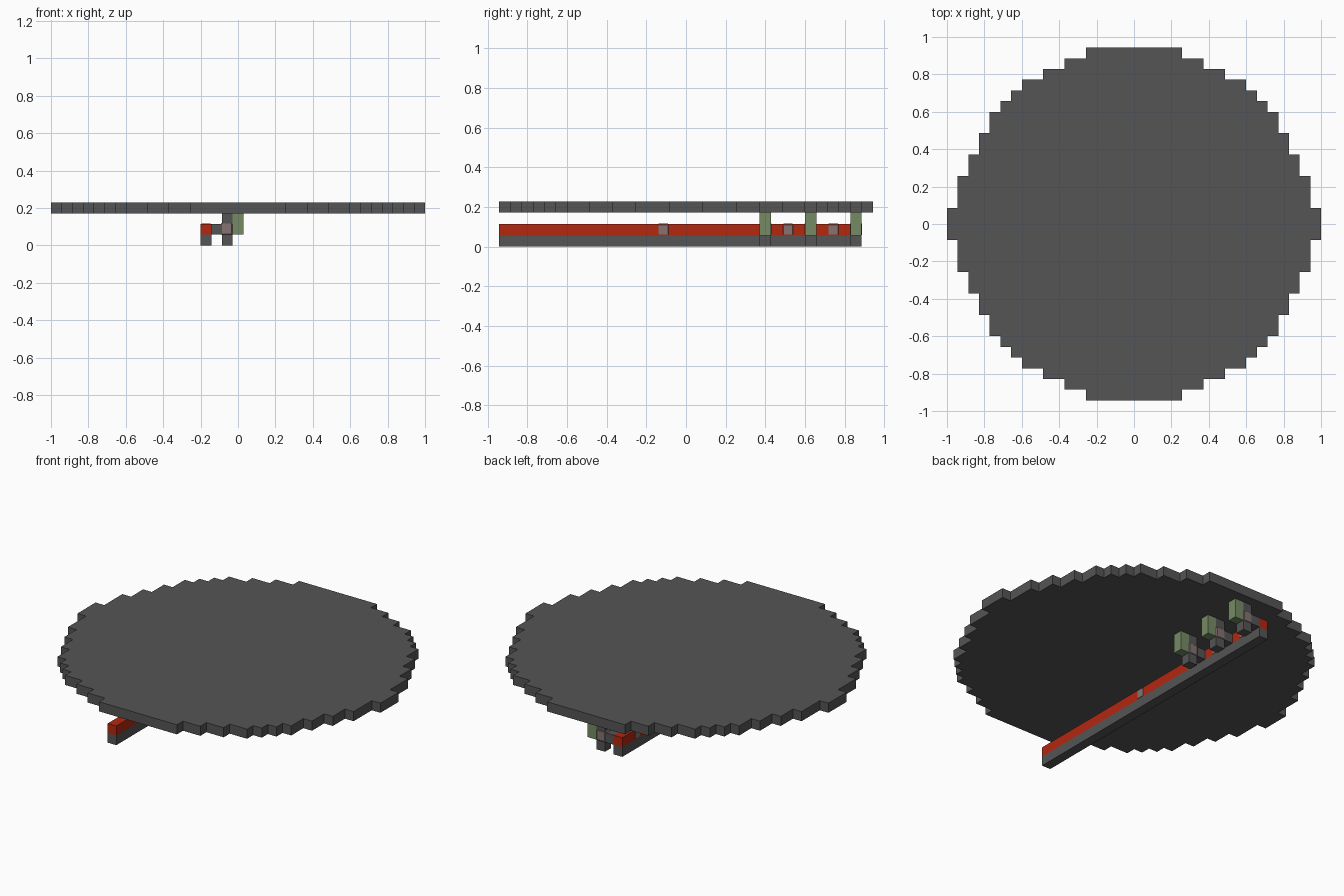
import bpy
import bmesh

U = 2 / 35  # edge length of one block

cube = bpy.data.objects.get("Cube")
if cube:
    bpy.data.objects.remove(cube, do_unlink=True)


def material(name, rgb):
    m = bpy.data.materials.new(name)
    m.use_nodes = True
    m.diffuse_color = (*rgb, 1)
    m.node_tree.nodes["Principled BSDF"].inputs["Base Color"].default_value = (*rgb, 1)
    return m


GRAY = material("stone gray", (0.09, 0.09, 0.09))
RED = material("signal red", (0.45, 0.02, 0.005))
GREEN = material("moss green", (0.18, 0.26, 0.13))
MAUVE = material("dusty mauve", (0.23, 0.175, 0.17))


def add_object(name, bm, mat):
    bmesh.ops.recalc_face_normals(bm, faces=bm.faces)
    mesh = bpy.data.meshes.new(name)
    bm.to_mesh(mesh)
    bm.free()
    mesh.materials.append(mat)
    obj = bpy.data.objects.new(name, mesh)
    bpy.context.collection.objects.link(obj)
    return obj


def block(name, centre, size, mat, chamfer=0):
    """Box with centre and size given in block units."""
    bm = bmesh.new()
    bmesh.ops.create_cube(bm, size=1)
    for v in bm.verts:
        v.co = [(c + p * s) * U for c, p, s in zip(centre, v.co, size)]
    if chamfer:
        bmesh.ops.bevel(bm, geom=bm.edges[:], offset=chamfer * U,
                        segments=1, affect='EDGES')
    return add_object(name, bm, mat)


# Stepped round plate: half width and upper y limit of each step
steps = [(17.5, 1.5), (16.5, 4.5), (15.5, 6.5), (14.5, 8.5), (13.5, 10.5),
         (12.5, 11.5), (11.5, 12.5), (10.5, 13.5), (8.5, 14.5),
         (6.5, 15.5), (4.5, 16.5)]
quarter = []
low = None
for half, high in steps:
    if low is not None:
        quarter.append((half, low))
    quarter.append((half, high))
    low = high
right_half = [(x, -y) for x, y in reversed(quarter)] + quarter
outline = right_half + [(-x, -y) for x, y in right_half]

bm = bmesh.new()
plate = bm.faces.new([bm.verts.new((x * U, y * U, 3 * U)) for x, y in outline])
top = bmesh.ops.extrude_face_region(bm, geom=[plate])
bmesh.ops.translate(bm, vec=(0, 0, U),
                    verts=[g for g in top["geom"] if isinstance(g, bmesh.types.BMVert)])
add_object("round_plate", bm, GRAY)

# Long beam with the red rail on top
block("beam", (-3, -0.5, 0.5), (1, 32, 1), GRAY)
block("red_rail", (-3, -0.5, 1.5), (1, 32, 1), RED)

# Small couplers set into the rail
for i, y in enumerate((-2, 9, 13)):
    block(f"rail_coupler_{i + 1}", (-3, y, 1.5), (1.06, 1.06, 1.06), MAUVE, 0.12)

# Three side branches, each leading to a green post
for i, y in enumerate((7, 11, 15)):
    n = i + 1
    block(f"branch_link_{n}", (-2, y, 1.5), (1, 1, 1), GRAY)
    block(f"branch_foot_{n}", (-1, y, 0.5), (1, 1, 1), GRAY)
    block(f"branch_cap_{n}", (-1, y, 2.5), (1, 1, 1), GRAY)
    block(f"branch_coupler_{n}", (-1.05, y, 1.55), (1.12, 1.06, 1.2), MAUVE, 0.12)
    block(f"green_post_{n}", (0, y, 2), (1, 1, 2), GREEN)
